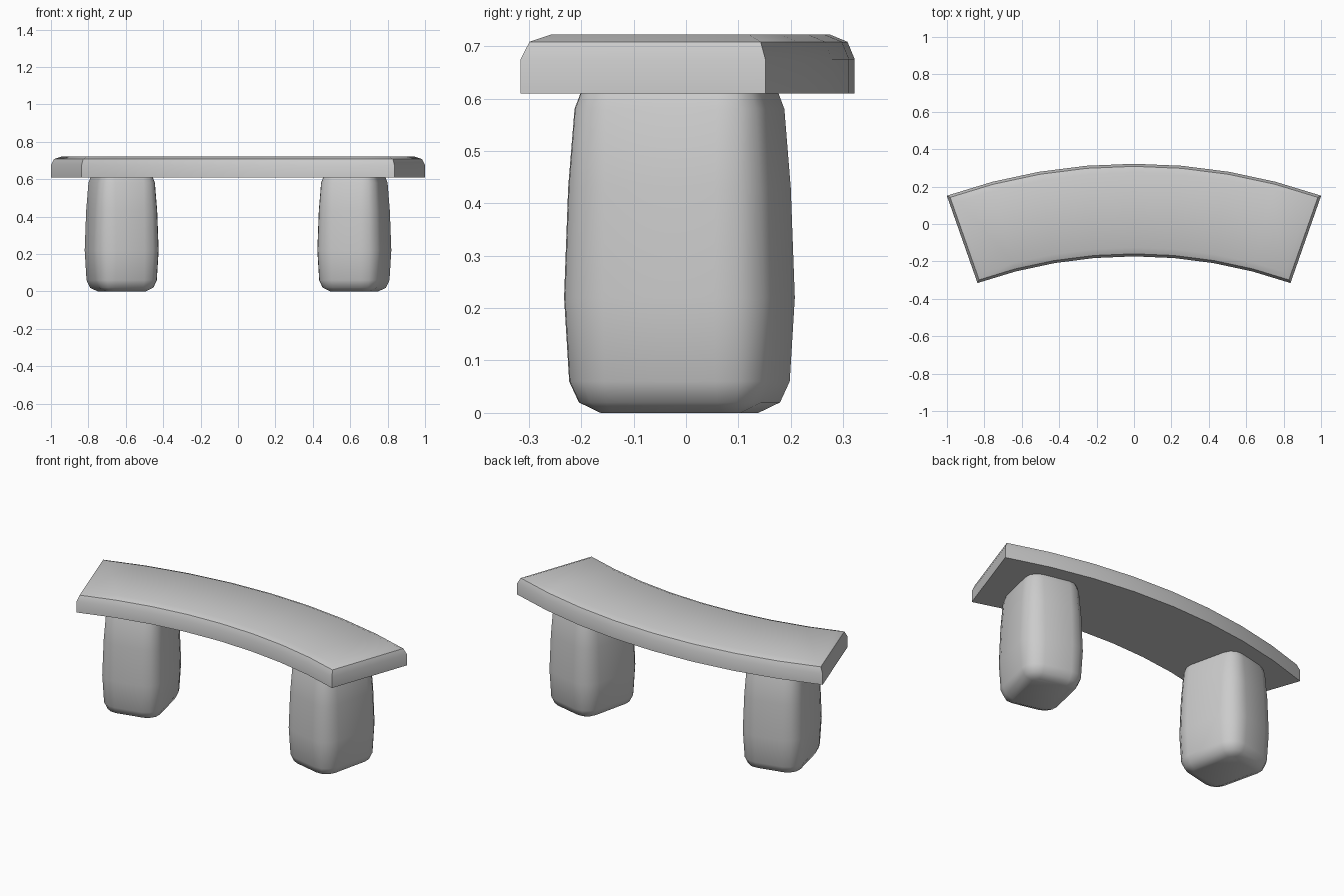
import bpy, bmesh
from math import sin, cos, pi, radians

if "Cube" in bpy.data.objects:
    bpy.data.objects.remove(bpy.data.objects["Cube"])


def finish(name, bm, angle):
    bmesh.ops.recalc_face_normals(bm, faces=bm.faces)
    me = bpy.data.meshes.new(name)
    bm.to_mesh(me)
    bm.free()
    ob = bpy.data.objects.new(name, me)
    bpy.context.collection.objects.link(ob)
    bpy.context.view_layer.objects.active = ob
    ob.select_set(True)
    bpy.ops.object.shade_smooth_by_angle(angle=radians(angle))
    ob.select_set(False)
    return ob


def loft(bm, rings):
    """Skin closed rings of points and cap both ends."""
    loops = [[bm.verts.new(p) for p in ring] for ring in rings]
    n = len(loops[0])
    for a, b in zip(loops, loops[1:]):
        for i in range(n):
            j = (i + 1) % n
            bm.faces.new((a[i], a[j], b[j], b[i]))
    bm.faces.new(loops[0][::-1])
    bm.faces.new(loops[-1])


# Curved seat slab: arc section with a rounded top rim
R_OUT, R_IN, HALF, SEG = 3.02, 2.525, radians(19.35), 8
CY = 0.322 - R_OUT
Z0, Z1 = 0.61, 0.722
bm = bmesh.new()
cols = []
for i in range(SEG + 1):
    t = HALF * (2 * i / SEG - 1)
    cols.append([bm.verts.new((r * sin(t), CY + r * cos(t), z))
                 for r, z in ((R_IN, Z0), (R_OUT, Z0), (R_OUT, Z1), (R_IN, Z1))])
for a, b in zip(cols, cols[1:]):
    for k in range(4):
        m = (k + 1) % 4
        bm.faces.new((a[k], a[m], b[m], b[k]))
bm.faces.new(cols[0])
bm.faces.new(cols[-1][::-1])
bmesh.ops.recalc_face_normals(bm, faces=bm.faces)
rim = [e for e in bm.edges
       if all(v.co.z > Z1 - 1e-4 for v in e.verts)
       and any(abs(f.normal.z) < 0.5 for f in e.link_faces)]
bmesh.ops.bevel(bm, geom=rim, offset=0.047, segments=2, profile=0.5, affect='EDGES')
finish("seat", bm, 40)

# Legs: bulging rounded blocks turned to follow the arc
A, B, R = 0.178, 0.208, 0.10      # half width, half depth, corner radius
LEVELS = ((0, 0.0715), (0.02, 0.029), (0.06, 0.01), (0.22, 0),
          (0.43, 0.008), (0.58, 0.0205), (0.615, 0.034))   # height, inset


def leg_ring(z, inset):
    ring = []
    for q, (sx, sy) in enumerate(((1, 1), (-1, 1), (-1, -1), (1, -1))):
        for k in range(4):
            t = (q + k / 3) * pi / 2
            r = R - inset
            ring.append((sx * (A - R) + r * cos(t), sy * (B - R) + r * sin(t), z))
    return ring


for name, side in (("left_leg", -1), ("right_leg", 1)):
    bm = bmesh.new()
    loft(bm, [leg_ring(z, d) for z, d in LEVELS])
    leg = finish(name, bm, 45)
    leg.location = (0.622 * side, -0.0125, 0)
    leg.rotation_euler.z = -side * radians(13)
